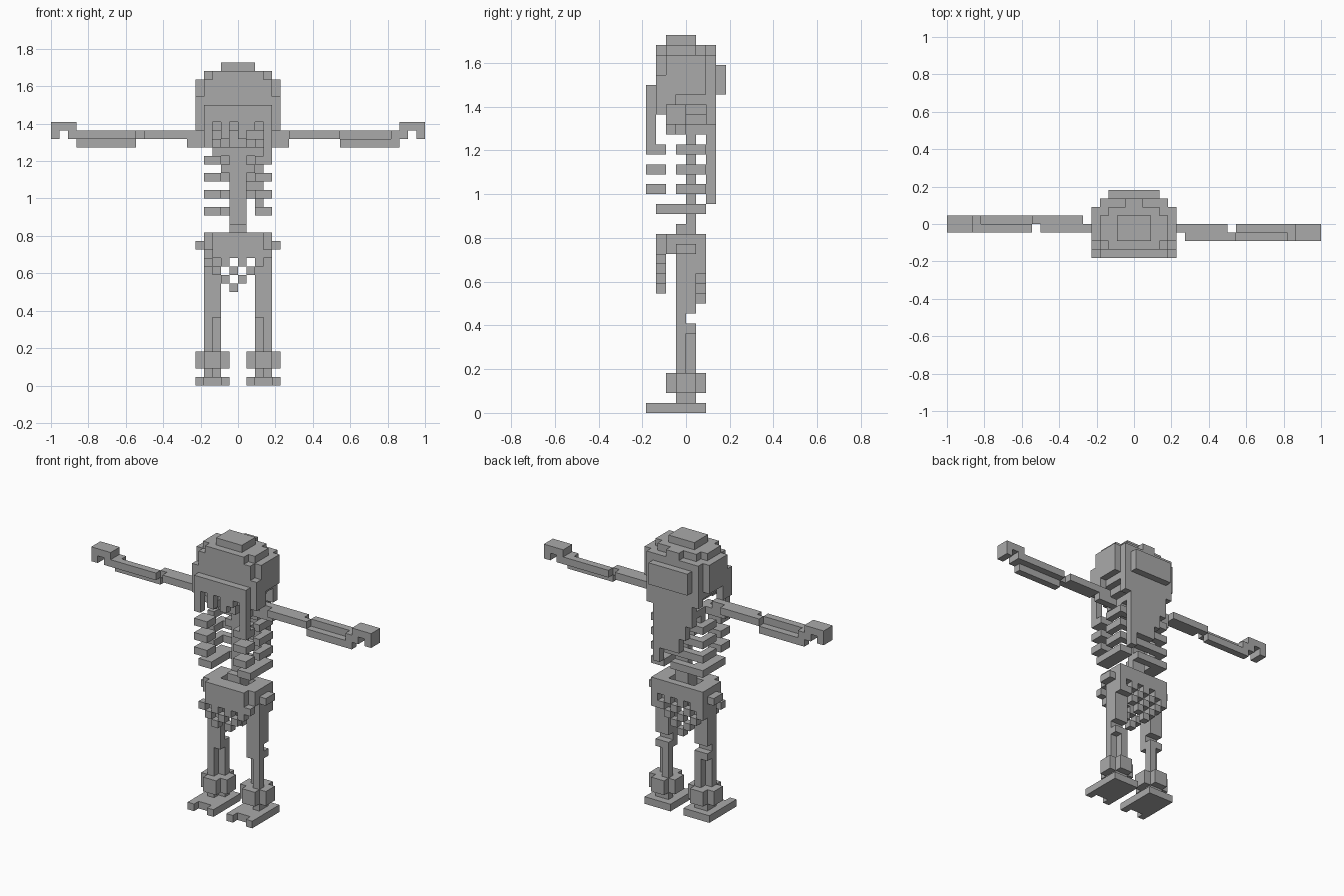
import bpy, bmesh, math
from mathutils import Vector

if "Cube" in bpy.data.objects:
    bpy.data.objects.remove(bpy.data.objects["Cube"])

U = 2 / 44  # size of one block
grey = bpy.data.materials.new("bone_grey")
grey.diffuse_color = (0.4, 0.4, 0.4, 1)
grey.use_nodes = True
grey.node_tree.nodes["Principled BSDF"].inputs["Base Color"].default_value = grey.diffuse_color

# each direction with the two axes spanning its face, wound outward
SIDES = [((1, 0, 0), (0, 1, 0), (0, 0, 1)), ((0, 1, 0), (0, 0, 1), (1, 0, 0)),
         ((0, 0, 1), (1, 0, 0), (0, 1, 0))]


def blocks(x0, x1, y0, y1, z0, z1):
    return {(x, y, z) for x in range(x0, x1) for y in range(y0, y1) for z in range(z0, z1)}


def mirror(cells):
    return cells | {(-x - 1, y, z) for x, y, z in cells}


def join(*boxes):
    return set().union(*(blocks(*b) for b in boxes))


def build(name, cells):
    """Skin a set of unit blocks and merge the flat areas."""
    bm = bmesh.new()
    for c in sorted(cells):
        c = Vector(c)
        for n, a, b in SIDES:
            n, a, b = Vector(n), Vector(a), Vector(b)
            for s in (0, 1):
                if tuple(int(v) for v in c + n * (2 * s - 1)) in cells:
                    continue
                o = c + n * s
                quad = [o, o + a, o + a + b, o + b]
                if not s:
                    quad.reverse()
                bm.faces.new([bm.verts.new(p * U) for p in quad])
    bmesh.ops.remove_doubles(bm, verts=bm.verts[:], dist=1e-4)
    bmesh.ops.dissolve_limit(bm, angle_limit=math.radians(1),
                             verts=bm.verts[:], edges=bm.edges[:])
    me = bpy.data.meshes.new(name)
    bm.to_mesh(me)
    bm.free()
    me.materials.append(grey)
    bpy.context.collection.objects.link(bpy.data.objects.new(name, me))


# head, rounded in layers
build("head", join(
    (-2, 2, -2, 1, 37, 38), (-3, 3, -3, 2, 36, 37), (-4, 4, -2, 1, 36, 37),
    (-5, 5, -2, 2, 32, 36), (-4, 4, -3, 2, 31, 36), (-5, 5, -3, 1, 32, 34),
    (-3, 3, -3, 2, 30, 31)) | mirror(join((4, 5, -3, -1, 30, 33))))

# hair down the back in uneven strands, with a bun
hair = join((-4, 4, 2, 3, 31, 36), (-1, 1, 2, 3, 36, 37), (-3, 3, 3, 4, 32, 35))
for x, low in zip(range(-4, 4), (30, 27, 25, 23, 23, 23, 21, 29)):
    hair |= blocks(x, x + 1, 2, 3, low, 32)
build("back_hair", hair)

# face ledge with hanging strands
front = blocks(-4, 4, -4, -3, 31, 33)
for x, low in ((-4, 28), (-2, 29), (0, 29), (1, 30), (3, 27)):
    front |= blocks(x, x + 1, -4, -3, low, 31)
build("front_strands", front)

# spine and shoulders
build("spine", join((-1, 1, 0, 1, 18, 30), (-1, 1, -1, 1, 18, 19),
                    (-1, 1, -2, 2, 28, 30), (-2, 2, 0, 1, 25, 26), (-3, 3, 0, 1, 27, 28)))
build("collarbone", join((-6, 6, -1, 0, 28, 29)) | mirror(join((4, 6, -1, 0, 29, 30), (2, 3, -2, 2, 28, 29))))

# rib cage: front plates and an open back loop
for i, z in enumerate((26, 24, 22)):
    build(f"ribs_{i + 1}", mirror(join((2, 4, -4, -2, z, z + 1), (3, 4, -1, 1, z, z + 1),
                                       (0, 4, 1, 2, z, z + 1))))
build("lowest_rib", mirror(join((2, 4, -3, 2, 20, 21))) | join((-4, 1, 1, 2, 20, 21)))

# arms: the left is the right turned about the vertical axis
arm = join((6, 11, -2, 0, 29, 30), (11, 12, -2, -1, 29, 30),
           (12, 19, -2, -1, 28, 29), (12, 19, -1, 0, 29, 30), (18, 19, -2, -1, 29, 30),
           (19, 22, -2, 0, 30, 31), (19, 20, -2, 0, 29, 30), (21, 22, -2, 0, 29, 30))
build("right_arm", arm)
build("left_arm", {(-x - 1, -y - 2, z) for x, y, z in arm})

# pelvis ring with lattice cloth front and back
pelvis = mirror(join((0, 3, -3, -2, 15, 18), (0, 4, -2, -1, 16, 18), (3, 4, -2, 1, 16, 18),
                     (0, 4, 1, 2, 16, 18), (4, 5, -1, 1, 16, 17), (3, 4, 1, 2, 14, 16)))
build("pelvis", pelvis | join((-1, 1, -1, 1, 17, 18)))
for name, y, low in (("front_lattice", -3, 12), ("back_lattice", 1, 11)):
    build(name, {(x, y, z) for z in range(low, 16) for x in range(-4, 4)
                 if (x + z) % 2 == 0 and abs(x + 0.5) <= z - 10.4})

# legs, boots and feet
leg = join((2, 4, -1, 1, 10, 18), (2, 4, -1, 0, 8, 10), (2, 4, 0, 1, 8, 9),
           (3, 4, -1, 0, 1, 8), (2, 3, 0, 1, 1, 8), (3, 4, 0, 1, 1, 2))
boot = join((1, 5, -1, 1, 2, 4), (2, 4, -2, 2, 2, 4))
foot = join((1, 5, -3, 2, 0, 1), (1, 2, -4, -3, 0, 1), (4, 5, -4, -3, 0, 1))
for name, part in (("leg", leg), ("boot", boot), ("foot", foot)):
    build("right_" + name, part)
    build("left_" + name, mirror(part) - part)
